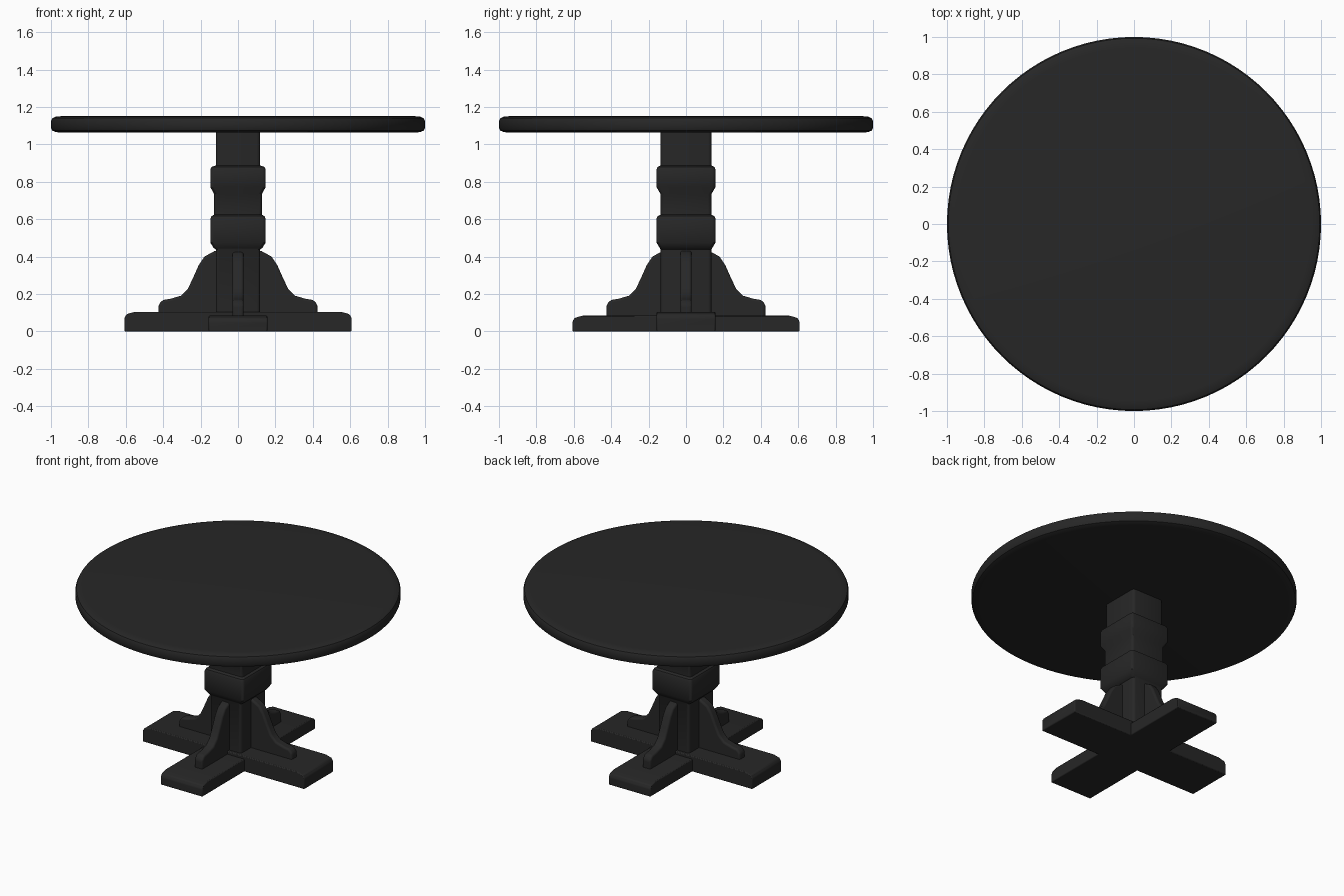
import bpy, bmesh
from math import sin, cos, pi, radians

if "Cube" in bpy.data.objects:
    bpy.data.objects.remove(bpy.data.objects["Cube"])

black = bpy.data.materials.new("black_paint")
black.diffuse_color = (0.02, 0.02, 0.02, 1)
black.use_nodes = True
black.node_tree.nodes["Principled BSDF"].inputs["Base Color"].default_value = black.diffuse_color


def finish(name, bm, bevel=0.0, segments=2):
    bmesh.ops.recalc_face_normals(bm, faces=bm.faces)
    mesh = bpy.data.meshes.new(name)
    bm.to_mesh(mesh)
    bm.free()
    ob = bpy.data.objects.new(name, mesh)
    bpy.context.collection.objects.link(ob)
    mesh.materials.append(black)
    bpy.ops.object.select_all(action='DESELECT')
    ob.select_set(True)
    bpy.context.view_layer.objects.active = ob
    bpy.ops.object.shade_smooth_by_angle(angle=radians(35))
    if bevel:
        mod = ob.modifiers.new("soft_edges", 'BEVEL')
        mod.width, mod.segments = bevel, segments
        mod.limit_method, mod.angle_limit = 'ANGLE', radians(30)
    return ob


def loft(name, rings):
    """Skin a stack of closed rings and cap both ends."""
    bm = bmesh.new()
    loops = [[bm.verts.new(p) for p in ring] for ring in rings]
    n = len(loops[0])
    for a, b in zip(loops, loops[1:]):
        for i in range(n):
            j = (i + 1) % n
            bm.faces.new((a[i], a[j], b[j], b[i]))
    bm.faces.new(loops[0])
    bm.faces.new(loops[-1])
    return finish(name, bm)


def circle(r, z, n=96):
    return [(r * cos(2 * pi * i / n), r * sin(2 * pi * i / n), z) for i in range(n)]


def rounded_rect(hx, hy, z, r=0.018, steps=3):
    pts = []
    for q, (sx, sy) in enumerate(((1, 1), (-1, 1), (-1, -1), (1, -1))):
        for s in range(steps + 1):
            a = pi / 2 * (q + s / steps)
            pts.append((sx * (hx - r) + r * cos(a), sy * (hy - r) + r * sin(a), z))
    return pts


def plate(name, outline, half_width, turn, bevel, segments):
    """Extrude an (along, z) outline sideways, then turn it about z."""
    bm = bmesh.new()
    face = bm.faces.new([bm.verts.new((u, -half_width, z)) for u, z in outline])
    ext = bmesh.ops.extrude_face_region(bm, geom=[face])
    verts = [v for v in ext["geom"] if isinstance(v, bmesh.types.BMVert)]
    bmesh.ops.translate(bm, verts=verts, vec=(0, 2 * half_width, 0))
    ob = finish(name, bm, bevel, segments)
    ob.rotation_euler.z = turn
    return ob


# Round top with softened rim
loft("table_top", [circle(r, z) for r, z in (
    (0.945, 1.063), (0.975, 1.066), (0.993, 1.074), (1.0, 1.088),
    (1.0, 1.126), (0.993, 1.14), (0.975, 1.148), (0.945, 1.151))])

# Square pedestal with two collars
loft("pedestal_column", [rounded_rect(*s) for s in (
    (0.118, 0.136, 0.05), (0.118, 0.136, 0.438), (0.13, 0.14, 0.446), (0.148, 0.158, 0.475),
    (0.148, 0.158, 0.602), (0.142, 0.152, 0.616), (0.128, 0.136, 0.624),
    (0.128, 0.136, 0.735), (0.148, 0.158, 0.772),
    (0.148, 0.158, 0.865), (0.142, 0.152, 0.88), (0.118, 0.136, 0.888),
    (0.118, 0.136, 1.066))])

# Crossed feet, one slightly taller
for name, top, turn in (("foot_side_to_side", 0.105, 0), ("foot_front_to_back", 0.085, pi / 2)):
    half = [(0.607, 0), (0.607, top - 0.032), (0.595, top - 0.012), (0.55, top)]
    plate(name, half + [(-u, z) for u, z in reversed(half)], 0.157, turn, 0.006, 2)

# Four curved braces
brace = [(0.08, 0.06), (0.425, 0.06), (0.425, 0.142), (0.404, 0.168), (0.36, 0.175),
         (0.305, 0.191), (0.268, 0.228), (0.24, 0.287), (0.21, 0.355),
         (0.18, 0.4), (0.125, 0.43), (0.08, 0.435)]
for i, side in enumerate(("right", "back", "left", "front")):
    plate(side + "_brace", brace, 0.03, i * pi / 2, 0.012, 3)
